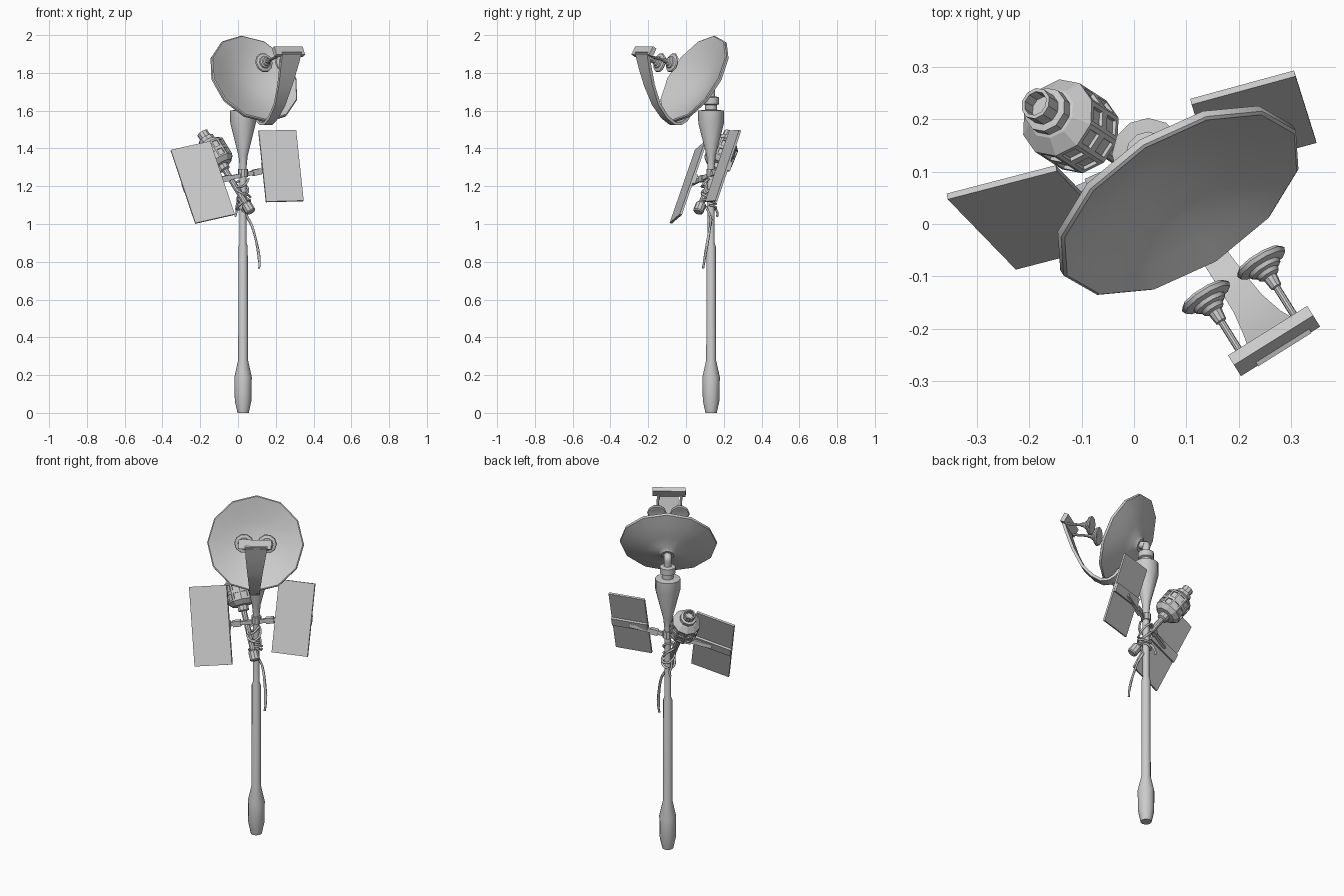
import bpy, bmesh, math
from mathutils import Vector as V, Matrix

if "Cube" in bpy.data.objects:
    bpy.data.objects.remove(bpy.data.objects["Cube"])

def finish(name, bm, smooth=False):
    bmesh.ops.recalc_face_normals(bm, faces=bm.faces)
    me = bpy.data.meshes.new(name)
    bm.to_mesh(me)
    bm.free()
    ob = bpy.data.objects.new(name, me)
    bpy.context.collection.objects.link(ob)
    if smooth:
        bpy.ops.object.select_all(action='DESELECT')
        ob.select_set(True)
        bpy.context.view_layer.objects.active = ob
        bpy.ops.object.shade_smooth_by_angle(angle=math.radians(35))
    return ob

def lathe_bm(profile, origin, axis, sides):
    """Spin (radius, height) points round an axis."""
    M = Matrix.Translation(origin) @ V(axis).to_track_quat('Z', 'Y').to_matrix().to_4x4()
    bm = bmesh.new()
    rings = []
    for r, h in profile:
        if r == 0:
            rings.append([bm.verts.new(M @ V((0, 0, h)))] * sides)
        else:
            rings.append([bm.verts.new(M @ V((r * math.cos(a), r * math.sin(a), h)))
                          for a in (2 * math.pi * i / sides for i in range(sides))])
    for a, b in zip(rings, rings[1:]):
        for i in range(sides):
            j = (i + 1) % sides
            bm.faces.new(list(dict.fromkeys((a[i], a[j], b[j], b[i]))))
    return bm

def lathe(name, profile, origin, axis=(0, 0, 1), sides=12, smooth=True):
    return finish(name, lathe_bm(profile, origin, axis, sides), smooth)

def box(name, centre, ax, ay, az):
    """Box from three full-size edge vectors."""
    bm = bmesh.new()
    bmesh.ops.create_cube(bm, size=1)
    for v in bm.verts:
        v.co = centre + ax * v.co.x + ay * v.co.y + az * v.co.z
    return finish(name, bm)

def tube(name, pts, r):
    cu = bpy.data.curves.new(name, 'CURVE')
    cu.dimensions = '3D'
    cu.bevel_depth, cu.bevel_resolution, cu.resolution_u = r, 1, 3
    cu.use_fill_caps = True
    sp = cu.splines.new('NURBS')
    sp.points.add(len(pts) - 1)
    for p, co in zip(sp.points, pts):
        p.co = (*co, 1)
    sp.use_endpoint_u, sp.order_u = True, 3
    ob = bpy.data.objects.new(name, cu)
    bpy.context.collection.objects.link(ob)
    bpy.ops.object.select_all(action='DESELECT')
    ob.select_set(True)
    bpy.context.view_layer.objects.active = ob
    bpy.ops.object.convert(target='MESH')

PX, PY = 0.027, 0.133

# pole with grip at the foot and flared socket at the top
lathe("pole", [(0, 0), (.030, 0), (.044, .065), (.046, .19), (.026, .28), (.0245, .88), (.018, .90),
               (.018, 1.30), (.024, 1.36), (.068, 1.535), (.069, 1.60), (.032, 1.605), (.032, 1.63),
               (.043, 1.635), (.043, 1.67), (.028, 1.675), (0, 1.675)], (PX, PY, 0), sides=12)

# dish frame: u sideways, f horizontal forward, n facing, v up in the dish plane
az, el, R = math.radians(32), math.radians(30), .261
f = V((math.sin(az), -math.cos(az), 0))
u = V((math.cos(az), math.sin(az), 0))
n = f * math.cos(el) + V((0, 0, math.sin(el)))
v = n.cross(u)
v = v if v.z > 0 else -v
C = V((.089, .037, 1.773))
lathe("dish", [(0, -.068), (.06, -.064), (.13, -.048), (.2, -.022), (R - .006, 0), (R, -.004), (R, -.018),
               (.2, -.042), (.12, -.07), (.05, -.084), (.035, -.098), (0, -.098)], C, n, 12)
tube("dish_elbow", [(PX, PY, 1.66), (PX, PY, 1.69), (PX - .002, PY + .002, 1.725), C - n * .105, C - n * .08], .023)

# curved tapering ribbon arm below the dish, drifting to the right at the top
path = [(.03, 1.585), (.055, 1.55), (.09, 1.531), (.13, 1.533), (.18, 1.567), (.235, 1.635),
        (.28, 1.735), (.31, 1.83), (.332, 1.91)]
half = [.024, .024, .025, .026, .028, .032, .042, .053, .06]
base = V((C.x, C.y, 0))
bm = bmesh.new()
rings = []
for i, ((h, z), w) in enumerate(zip(path, half)):
    p, q = path[max(i - 1, 0)], path[min(i + 1, len(path) - 1)]
    nrm = (f * (q[1] - p[1]) - V((0, 0, q[0] - p[0]))).normalized() * .008
    c = base + f * h + V((0, 0, z)) + u * (.022 * (i / 8) ** 2)
    rings.append([bm.verts.new(c + u * (w * a) + nrm * b) for a, b in ((-1, -1), (1, -1), (1, 1), (-1, 1))])
for a, b in zip(rings, rings[1:]):
    for i in range(4):
        j = (i + 1) % 4
        bm.faces.new((a[i], a[j], b[j], b[i]))
bm.faces.new(rings[0])
bm.faces.new(rings[-1])
finish("feed_arm", bm, True)

# feed plate and two stepped feed horns
P = V((.267, -.223, 1.913))
box("feed_plate", P, u * .178, n * .025, v * .05)
F = V((.189, -.105, 1.853))
fn = f * math.cos(.25) + V((0, 0, math.sin(.25)))
for s, side in ((-1, "left"), (1, "right")):
    o = F + u * (.062 * s)
    lathe("feed_horn_" + side, [(0, .004), (.03, -.006), (.048, -.006), (.053, 0), (.05, .008), (.034, .012),
          (.032, .02), (.024, .024), (.021, .032), (.014, .036), (.011, .058), (.007, .06), (.007, .145),
          (0, .145)], o, fn, 10)

# two panels, each with a cross rail on the back
def panel(name, c, w, d):
    t = w.cross(d).normalized()
    t = t if t.y > 0 else -t
    box(name, c - t * .006, w, d, t * .012)
    box(name + "_rail", c + t * .006, w * .99, d.normalized() * .05, t * .014)
    return c + t * .012
a = panel("left_panel", V((-.188, .018, 1.218)), V((.208, .054, .047)), V((.13, -.134, -.387)))
b = panel("right_panel", V((.226, .202, 1.305)), V((.198, .054, .005)), V((.04, -.127, -.375)))

# crossbar and its clamps on the pole
d = (b - a).normalized()
side = d.cross(V((0, 0, 1))).normalized()
up = side.cross(d)
box("crossbar", (a + b) / 2, b - a, side * .016, up * .022)
for t in (.3, .7):
    box("crossbar_block", a.lerp(b, t), d * .045, side * .026, up * .032)
lathe("pole_clamp", [(.018, 0), (.027, 0), (.027, .04), (.018, .04)], (PX, PY, 1.25), sides=10)

# barrel-shaped unit on a slanted handle, with recessed windows
tip, end = V((-.188, .23, 1.482)), V((.07, .063, 1.062))
ax = (end - tip).normalized()
L = (end - tip).length
prof = [(0, .03), (.024, .03), (.024, 0), (.031, 0), (.031, .035), (.044, .037), (.044, .058), (.05, .06),
        (.078, .085), (.078, .137), (.078, .188), (.055, .212), (.03, .214), (.03, .24), (.016, .245),
        (.016, L - .06), (0, L - .06)]
bm = lathe_bm(prof, tip, ax, 10)
wins = []
for fc in bm.faces:
    hs = [(vv.co - tip).dot(ax) for vv in fc.verts]
    if min(hs) > .084 and max(hs) < .189:
        wins.append(fc)
bmesh.ops.recalc_face_normals(bm, faces=bm.faces)
bmesh.ops.inset_individual(bm, faces=wins, thickness=.0125)
bmesh.ops.inset_individual(bm, faces=wins, thickness=.0005, depth=-.007)
finish("barrel_unit", bm)
lathe("handle_knob", [(0, 0), (.022, 0), (.028, .006), (.028, .052), (.022, .058), (0, .058)],
      end - ax * .058, ax, 10)

# cable lashing the handle to the pole, with loose ends
def wrap(name, cx, cy, z0, z1, turns, rx, ry, tilt):
    pts = []
    for i in range(turns * 8 + 1):
        t = 2 * math.pi * i / 8
        k = i / (turns * 8)
        pts.append((cx + rx * math.cos(t), cy + ry * math.sin(t),
                    z0 + (z1 - z0) * k + tilt * math.cos(t + k * 2)))
    tube(name, pts, .006)
wrap("cable_wrap_low", .03, .122, 1.08, 1.15, 2, .036, .04, .02)
wrap("cable_wrap_high", .02, .122, 1.15, 1.23, 2, .036, .042, -.025)
tube("cable_hanging", [(.03, .1, 1.1), (.04, .13, 1.05), (.075, .13, 1.0), (.1, .115, .9), (.118, .1, .82),
                       (.112, .09, .765)], .006)
tube("cable_hanging_short", [(.02, .11, 1.08), (.045, .14, 1.04), (.08, .125, .98), (.105, .105, .87),
                             (.112, .095, .8)], .006)
tube("cable_loose_end", [(.0, .13, 1.12), (-.012, .15, 1.09), (-.006, .17, 1.06), (-.015, .165, 1.04)], .006)
